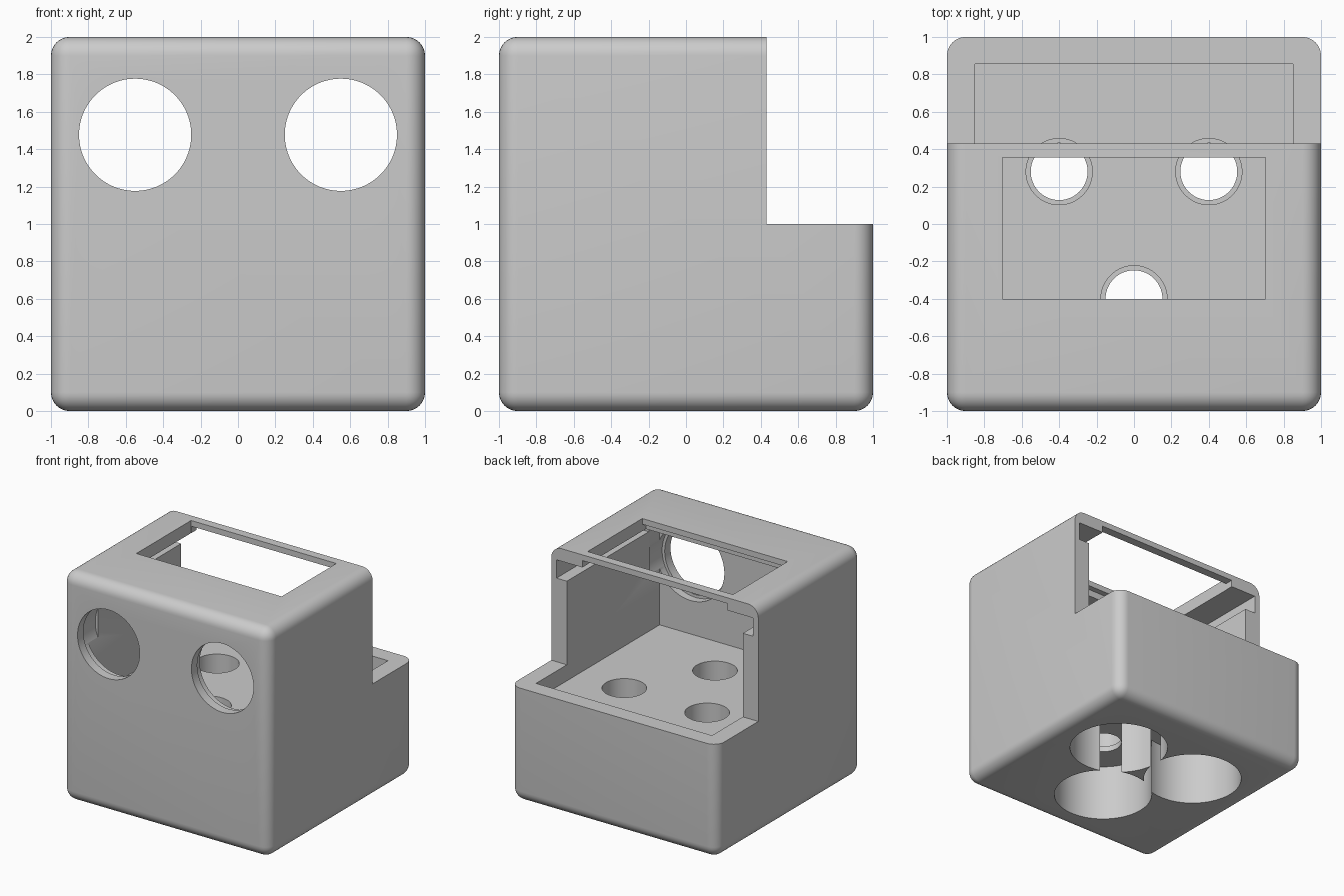
import bpy
import bmesh
import math

old = bpy.data.objects.get("Cube")
if old:
    bpy.data.objects.remove(old)

grey = bpy.data.materials.new("plain grey")
grey.use_nodes = True
colour = (0.6, 0.6, 0.6, 1)
grey.diffuse_color = colour
grey.node_tree.nodes["Principled BSDF"].inputs["Base Color"].default_value = colour


def new_object(name, bm):
    mesh = bpy.data.meshes.new(name)
    bm.to_mesh(mesh)
    bm.free()
    mesh.materials.append(grey)
    obj = bpy.data.objects.new(name, mesh)
    bpy.context.collection.objects.link(obj)
    return obj


def box(name, x, y, z):
    """Box from (low, high) pairs along each axis."""
    bm = bmesh.new()
    bmesh.ops.create_cube(bm, size=1)
    for v in bm.verts:
        for i, (low, high) in enumerate((x, y, z)):
            v.co[i] = low if v.co[i] < 0 else high
    return new_object(name, bm)


def cylinder(name, centre, radius, depth, along_y=False):
    bm = bmesh.new()
    bmesh.ops.create_cone(bm, cap_ends=True, segments=96, radius1=radius,
                          radius2=radius, depth=depth)
    obj = new_object(name, bm)
    obj.location = centre
    if along_y:
        obj.rotation_euler.x = math.pi / 2
    return obj


def apply_modifier(obj, mod):
    bpy.context.view_layer.objects.active = obj
    bpy.ops.object.modifier_apply(modifier=mod.name)


def cut(obj, cutter):
    cutter.hide_render = True
    mod = obj.modifiers.new("cut", "BOOLEAN")
    mod.operation = "DIFFERENCE"
    mod.solver = "EXACT"
    mod.object = cutter
    apply_modifier(obj, mod)
    bpy.data.objects.remove(cutter)


# Rounded cube housing
housing = box("housing", (-1, 1), (-1, 1), (0, 2))
bevel = housing.modifiers.new("round", "BEVEL")
bevel.width = 0.1
bevel.segments = 8
apply_modifier(housing, bevel)

# Step at the upper back
cut(housing, box("step_cutter", (-2, 2), (0.43, 2), (1, 3)))

# Inner chamber, panel slot, raised recess and top window
cut(housing, box("chamber_cutter", (-0.85, 0.85), (-0.85, 0.855), (0.86, 1.88)))
cut(housing, box("slot_cutter", (-0.95, 0.95), (-0.7, 0.9), (1.73, 1.89)))
cut(housing, box("recess_cutter", (-0.7, 0.7), (-0.45, 0.9), (1.8, 1.95)))
cut(housing, box("window_cutter", (-0.702, 0.702), (-0.4, 0.355), (1.7, 2.2)))

# Round front openings, wider on the inside
for side in (-1, 1):
    cut(housing, cylinder("eye_cutter", (side * 0.55, -0.95, 1.477), 0.3, 0.4, True))
    cut(housing, cylinder("eye_seat_cutter", (side * 0.55, -0.82, 1.477), 0.325, 0.2, True))

# Stepped floor holes above the wide sockets in the base
for x, y in ((-0.4, 0.28), (0.4, 0.28), (0, -0.4)):
    cut(housing, cylinder("socket_cutter", (x, y, 0.2), 0.405, 0.6))
    cut(housing, cylinder("hole_cutter", (x, y, 0.7), 0.152, 0.6))
    cut(housing, cylinder("hole_seat_cutter", (x, y, 0.75), 0.177, 0.4))

bpy.ops.object.select_all(action="DESELECT")
housing.select_set(True)
bpy.context.view_layer.objects.active = housing
bpy.ops.object.shade_smooth_by_angle(angle=math.radians(30))
